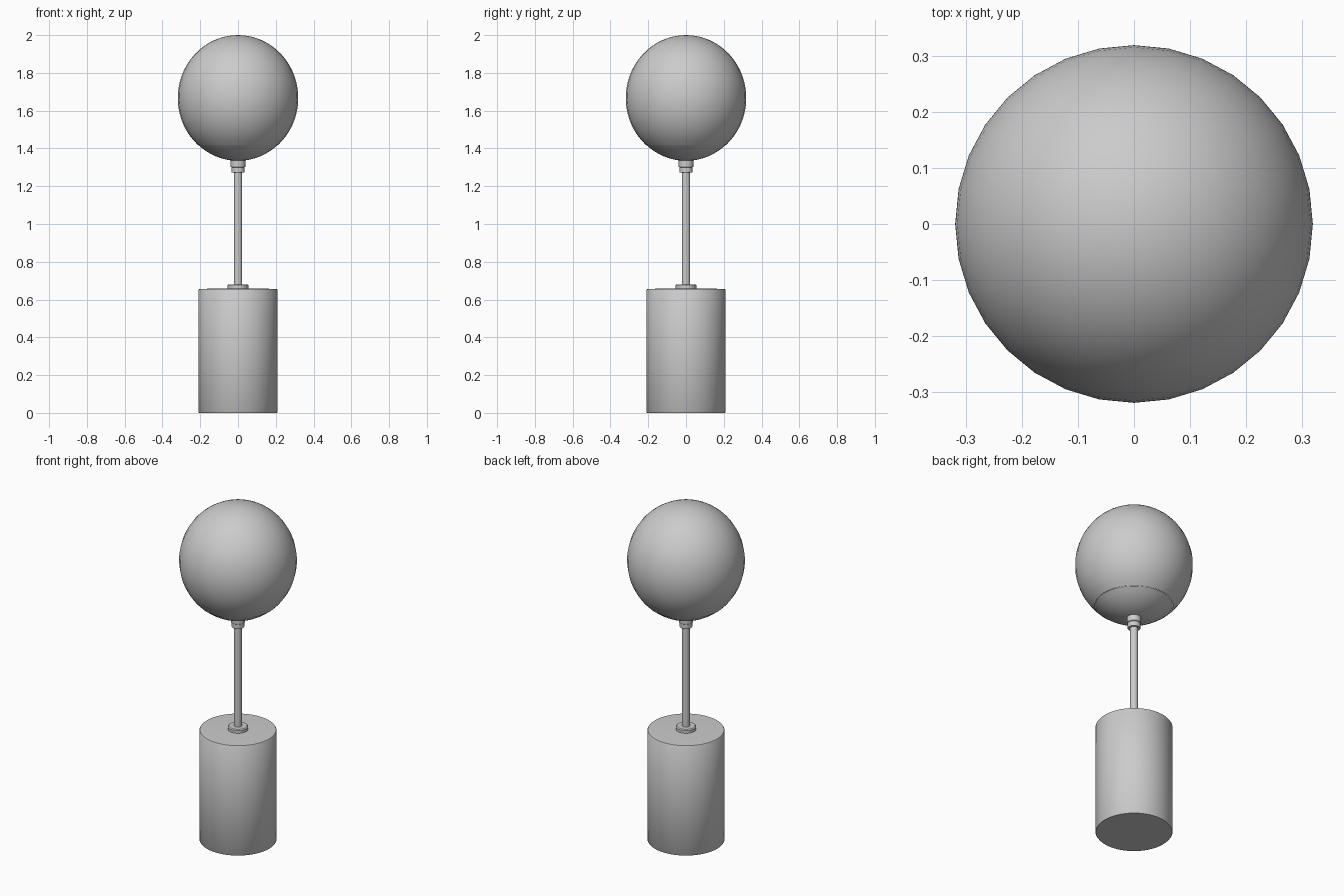
import bpy, bmesh, math

if "Cube" in bpy.data.objects:
    bpy.data.objects.remove(bpy.data.objects["Cube"])

grey = bpy.data.materials.new("plain_grey")
grey.diffuse_color = (0.6, 0.6, 0.6, 1)
grey.use_nodes = True
grey.node_tree.nodes["Principled BSDF"].inputs["Base Color"].default_value = grey.diffuse_color


def lathe(name, profile, sides=32, angle=30):
    """Spin an (r, z) profile, listed bottom to top, about the z axis."""
    bm = bmesh.new()
    rings = []
    for r, z in profile:
        if r == 0:
            rings.append([bm.verts.new((0, 0, z))])
        else:
            rings.append([bm.verts.new((r * math.cos(2 * math.pi * i / sides),
                                        r * math.sin(2 * math.pi * i / sides), z))
                          for i in range(sides)])
    for a, b in zip(rings, rings[1:]):
        for i in range(sides):
            j = (i + 1) % sides
            if len(a) == 1:
                bm.faces.new((a[0], b[j], b[i]))
            elif len(b) == 1:
                bm.faces.new((a[i], a[j], b[0]))
            else:
                bm.faces.new((a[i], a[j], b[j], b[i]))
    bmesh.ops.recalc_face_normals(bm, faces=bm.faces)
    me = bpy.data.meshes.new(name)
    bm.to_mesh(me)
    bm.free()
    ob = bpy.data.objects.new(name, me)
    bpy.context.collection.objects.link(ob)
    me.materials.append(grey)
    bpy.ops.object.select_all(action='DESELECT')
    bpy.context.view_layer.objects.active = ob
    ob.select_set(True)
    bpy.ops.object.shade_smooth_by_angle(angle=math.radians(angle))
    return ob


# slightly tall globe: ellipse sampled between two latitudes
CZ, RX, RZ = 1.667, 0.319, 0.333


def arc(t0, t1, n):
    pts = []
    for i in range(n + 1):
        t = math.radians(t0 + (t1 - t0) * i / n)
        pts.append((RX * math.cos(t), CZ + RZ * math.sin(t)))
    return pts


SEAM = -48.5
# globe shade, open at the bottom where the cap sits
lathe("globe_shade", arc(SEAM, 90, 24)[:-1] + [(0, 2.0)])
# shallow cap closing the globe, with a small lip at the seam
cap = [(r - 0.002, z) for r, z in arc(-90, SEAM, 8)[1:]]
lathe("globe_cap", [(0, 1.334)] + cap + [(0.19, 1.425)])

# socket under the globe
lathe("socket", [(0, 1.272), (0.033, 1.272), (0.035, 1.275), (0.035, 1.30),
                 (0.039, 1.303), (0.039, 1.338), (0, 1.338)])
# stem
lathe("stem", [(0, 0.655), (0.022, 0.655), (0.022, 1.30), (0, 1.30)])
# stem collar on the base
lathe("base_collar", [(0, 0.65), (0.055, 0.65), (0.055, 0.676),
                      (0.05, 0.681), (0, 0.681)])
# heavy cylindrical base with softened rims
lathe("base", [(0, 0), (0.206, 0), (0.209, 0.004), (0.209, 0.652),
               (0.206, 0.656), (0.1, 0.659), (0, 0.660)], sides=48, angle=50)
